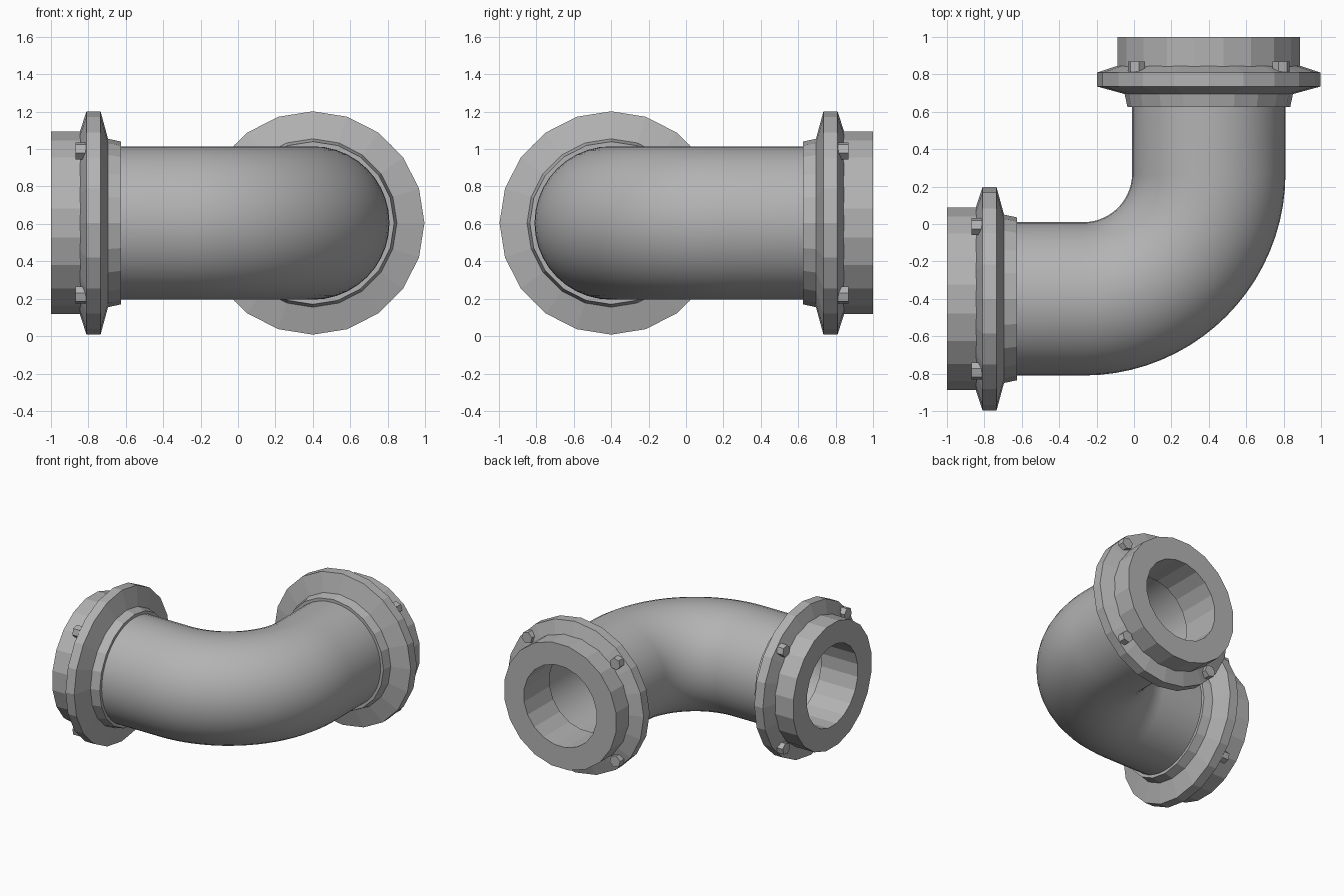
import bpy, bmesh
from math import sin, cos, pi, radians
from mathutils import Vector, Matrix

cube = bpy.data.objects.get("Cube")
if cube:
    bpy.data.objects.remove(cube, do_unlink=True)

metal = bpy.data.materials.new("grey_metal")
metal.use_nodes = True
colour = (0.45, 0.45, 0.45, 1)
metal.diffuse_color = colour
metal.node_tree.nodes["Principled BSDF"].inputs["Base Color"].default_value = colour

MID_Z = 0.605       # height of the pipe axis
AXIS = 0.4          # offset of both pipe axes from the centre
BEND = 0.67         # bend radius of the axis


def finish(name, bm, matrix=Matrix()):
    bmesh.ops.recalc_face_normals(bm, faces=bm.faces)
    mesh = bpy.data.meshes.new(name)
    bm.to_mesh(mesh)
    bm.free()
    mesh.materials.append(metal)
    obj = bpy.data.objects.new(name, mesh)
    obj.matrix_world = matrix
    bpy.context.collection.objects.link(obj)
    return obj


def skin(bm, rings):
    """Join a closed loop of point rings into a surface."""
    loops = [[bm.verts.new(p) for p in ring] for ring in rings]
    for i, a in enumerate(loops):
        b = loops[(i + 1) % len(loops)]
        for j in range(len(a)):
            k = (j + 1) % len(a)
            bm.faces.new((a[j], a[k], b[k], b[j]))


# Bent pipe: outer skin one way, inner skin back again
centre = Vector((AXIS - BEND, BEND - AXIS, MID_Z))
path = [(Vector((-0.68, -AXIS, MID_Z)), 0)]
steps = 20
for i in range(steps + 1):
    a = pi / 2 * i / steps
    path.append((centre + BEND * Vector((sin(a), -cos(a), 0)), a))
path.append((Vector((AXIS, 0.68, MID_Z)), pi / 2))


def pipe_ring(point, a, r, n=40):
    side = Vector((sin(a), -cos(a), 0))
    up = Vector((0, 0, 1))
    return [point + r * (cos(t) * side + sin(t) * up)
            for t in (2 * pi * j / n for j in range(n))]


bm = bmesh.new()
skin(bm, [pipe_ring(p, a, 0.41) for p, a in path]
     + [pipe_ring(p, a, 0.33) for p, a in reversed(path)])
pipe = finish("bent_pipe", bm)
bpy.context.view_layer.objects.active = pipe
pipe.select_set(True)
bpy.ops.object.shade_smooth_by_angle(angle=radians(40))
pipe.select_set(False)


# Turned parts: (distance from the open end, radius), 20 flat sides
def turned(name, profile, matrix, turn=0, n=20):
    bm = bmesh.new()
    skin(bm, [[(d, r * cos(t), r * sin(t))
               for t in (2 * pi * j / n + turn for j in range(n))]
              for d, r in profile])
    return finish(name, bm, matrix)


def bolt(name, angle, matrix):
    bm = bmesh.new()
    bmesh.ops.create_cone(bm, cap_ends=True, segments=6, radius1=0.047,
                          radius2=0.047, depth=0.055)
    place = (Matrix.Rotation(angle, 4, 'X') @ Matrix.Translation((0.16, 0.545, 0))
             @ Matrix.Rotation(pi / 2, 4, 'Y'))
    bmesh.ops.transform(bm, matrix=place, verts=bm.verts)
    finish(name, bm, matrix)


ends = {
    "right": Matrix.Translation((-1, -AXIS, MID_Z)),
    "back": Matrix.Translation((AXIS, 1, MID_Z)) @ Matrix.Rotation(-pi / 2, 4, 'Z'),
}
for side, matrix in ends.items():
    turned(side + "_sleeve",
           [(0, 0.32), (0, 0.494), (0.17, 0.494), (0.32, 0.36), (0.32, 0.32)],
           matrix, turn=pi / 20)
    turned(side + "_flange",
           [(0.155, 0.4), (0.155, 0.49), (0.19, 0.597), (0.265, 0.597),
            (0.305, 0.45), (0.375, 0.435), (0.375, 0.4)], matrix)
    for i in range(4):
        bolt(f"{side}_bolt_{i + 1}", pi / 4 + i * pi / 2, matrix)
